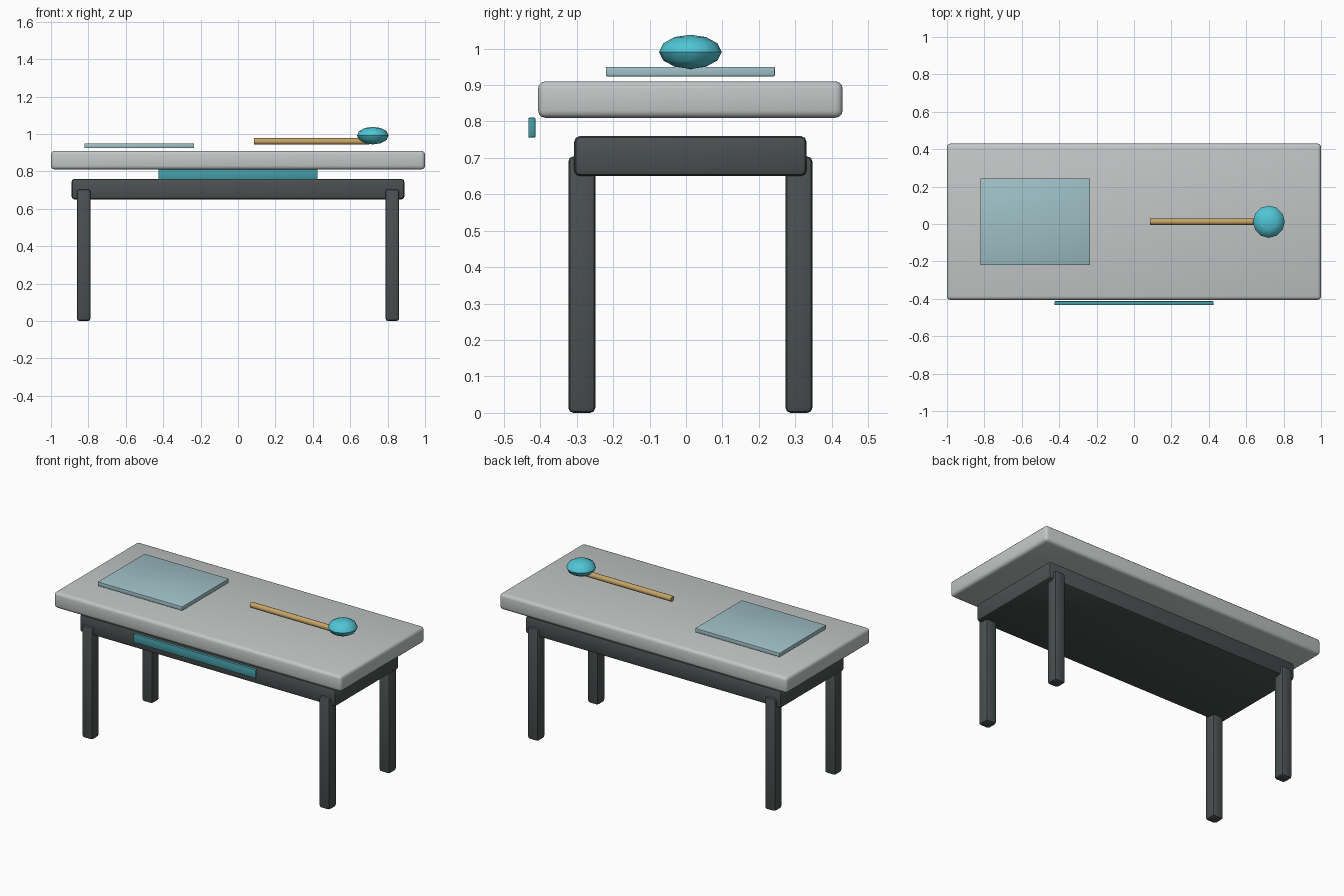
import bpy
import bmesh
import math
from mathutils import Matrix

cube = bpy.data.objects.get("Cube")
if cube:
    bpy.data.objects.remove(cube, do_unlink=True)

YC = 0.012  # depth centre of everything except the front panel


def material(name, rgb):
    mat = bpy.data.materials.new(name)
    mat.use_nodes = True
    color = (*rgb, 1)
    mat.diffuse_color = color
    mat.node_tree.nodes["Principled BSDF"].inputs["Base Color"].default_value = color
    return mat


grey = material("light grey", (0.55, 0.57, 0.57))
dark = material("dark grey", (0.07, 0.08, 0.08))
glass = material("pale blue", (0.35, 0.53, 0.57))
teal = material("teal", (0.06, 0.34, 0.39))
cyan = material("bright cyan", (0.08, 0.56, 0.66))
wood = material("tan wood", (0.56, 0.37, 0.13))


def finish(name, bm, mat, angle=None):
    mesh = bpy.data.meshes.new(name)
    bm.to_mesh(mesh)
    bm.free()
    mesh.materials.append(mat)
    obj = bpy.data.objects.new(name, mesh)
    bpy.context.collection.objects.link(obj)
    if angle:
        bpy.ops.object.select_all(action="DESELECT")
        obj.select_set(True)
        bpy.context.view_layer.objects.active = obj
        bpy.ops.object.shade_smooth_by_angle(angle=math.radians(angle))
    return obj


def box(name, center, size, mat, bevel, segments=2):
    bm = bmesh.new()
    place = Matrix.Translation(center) @ Matrix.Diagonal((*size, 1))
    bmesh.ops.create_cube(bm, size=1, matrix=place)
    bmesh.ops.bevel(bm, geom=bm.edges[:], offset=bevel, segments=segments,
                    profile=0.5, affect="EDGES")
    return finish(name, bm, mat, 40)


# Table: top, apron and four legs
box("table_top", (0, YC, 0.86), (2, 0.836, 0.1), grey, 0.02, 3)
box("apron", (0, YC, 0.705), (1.78, 0.638, 0.11), dark, 0.016)
for side, x in (("left", 0.825), ("right", -0.825)):
    for end, y in (("front", -0.298), ("back", 0.298)):
        box(f"{end}_{side}_leg", (x, YC + y, 0.352), (0.074, 0.074, 0.704), dark, 0.014)

# Panel hanging in front of the table
box("front_panel", (0, -0.423, 0.783), (0.85, 0.02, 0.055), teal, 0.004)

# Thin sheet lying on the left half of the view
box("sheet", (-0.528, YC, 0.937), (0.588, 0.464, 0.026), glass, 0.003)

# Mallet handle, lying along x
bm = bmesh.new()
bmesh.ops.create_cone(bm, cap_ends=True, segments=12, radius1=0.0175, radius2=0.0175, depth=0.617,
                      matrix=Matrix.Translation((0.394, YC, 0.96)) @ Matrix.Rotation(math.pi / 2, 4, "Y"))
finish("mallet_handle", bm, wood, 40)

# Flattened mallet head
bm = bmesh.new()
bmesh.ops.create_uvsphere(bm, u_segments=12, v_segments=6, radius=1,
                          matrix=Matrix.Translation((0.721, YC, 0.991)) @ Matrix.Diagonal((0.085, 0.086, 0.047, 1)))
finish("mallet_head", bm, cyan, 40)
